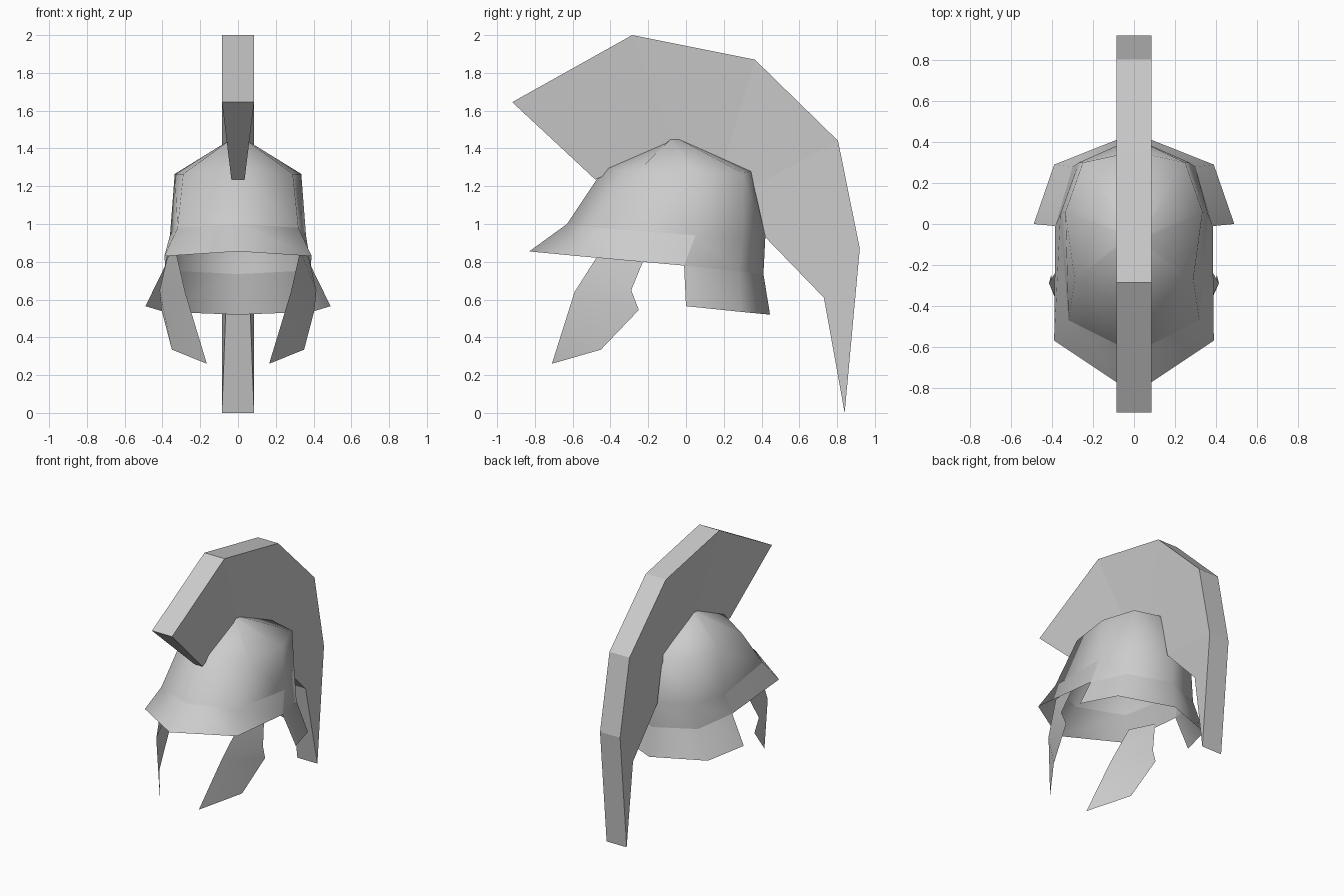
import bpy
import bmesh
from math import radians
from mathutils import Vector

default_cube = bpy.data.objects.get("Cube")
if default_cube:
    bpy.data.objects.remove(default_cube, do_unlink=True)

# Single plain grey finish
grey = bpy.data.materials.new("plain_grey")
grey.use_nodes = True
grey.diffuse_color = (0.6, 0.6, 0.6, 1)
grey.node_tree.nodes["Principled BSDF"].inputs["Base Color"].default_value = grey.diffuse_color


def mirrored(points):
    return [(-x, y, z) for x, y, z in reversed(points)]


def closed_loop(half):
    """Complete a front-to-back half outline into a full ring."""
    return half + mirrored(half)[1:-1]


def finish(bm, name, smooth_angle, solid=False):
    bmesh.ops.remove_doubles(bm, verts=bm.verts[:], dist=0.0001)
    if solid:
        bmesh.ops.recalc_face_normals(bm, faces=bm.faces[:])
    mesh = bpy.data.meshes.new(name)
    bm.to_mesh(mesh)
    bm.free()
    mesh.materials.append(grey)
    obj = bpy.data.objects.new(name, mesh)
    bpy.context.collection.objects.link(obj)
    bpy.ops.object.select_all(action="DESELECT")
    obj.select_set(True)
    bpy.context.view_layer.objects.active = obj
    if smooth_angle:
        bpy.ops.object.shade_smooth_by_angle(angle=radians(smooth_angle))
    return obj


def add_rows(bm, rows, closed):
    """Join neighbouring rows of points with quads and return the vertices."""
    grid = [[bm.verts.new(Vector(p)) for p in row] for row in rows]
    for upper, lower in zip(grid, grid[1:]):
        count = len(upper)
        for i in range(count if closed else count - 1):
            j = (i + 1) % count
            bm.faces.new((upper[i], lower[i], lower[j], upper[j]))
    return grid


# Half outlines of the helmet, each running from the front to the back
crown = [(0, -0.085, 1.45), (0.035, -0.08, 1.45), (0.035, -0.06, 1.45),
         (0.035, -0.04, 1.45), (0, -0.035, 1.45)]
shoulder = [(0, -0.43, 1.3), (0.29, -0.27, 1.265), (0.335, 0.06, 1.265),
            (0.25, 0.3, 1.27), (0, 0.355, 1.28)]
brow = [(0, -0.63, 1), (0.32, -0.47, 0.98), (0.36, 0.05, 0.94),
        (0.27, 0.3, 0.93), (0, 0.42, 0.93)]
rim = [(0, -0.83, 0.855), (0.39, -0.57, 0.83), (0.385, -0.01, 0.78),
       (0.3, 0.28, 0.75), (0, 0.41, 0.735)]
neck = [(0.49, 0, 0.565), (0.39, 0.29, 0.535), (0, 0.445, 0.52)]


def front_part(half):
    return mirrored(half[:3])[:-1] + half[:3]


def rear_part(half):
    return half[-3:] + mirrored(half[-3:])[1:]


# Dome with its lower rear wall
bm = bmesh.new()
grid = add_rows(bm, [closed_loop(h) for h in (crown, shoulder, brow)], True)
bm.faces.new(grid[0])
add_rows(bm, [rear_part(brow), rear_part(rim)], False)
finish(bm, "dome", 75)

# Flared front brim
bm = bmesh.new()
add_rows(bm, [front_part(brow), front_part(rim)], False)
finish(bm, "front_brim", 60)

# Flared neck guard
bm = bmesh.new()
add_rows(bm, [rear_part(rim), rear_part(neck)], False)
finish(bm, "neck_guard", 60)

# Cheek guards: thin bent sheets hanging inside the brim
cheek = [(0.33, -0.45, 0.86), (0.28, -0.59, 0.64), (0.165, -0.71, 0.26),
         (0.35, -0.45, 0.335), (0.405, -0.25, 0.545), (0.415, -0.29, 0.65),
         (0.375, -0.22, 0.82)]
panels = [(0, 1, 5, 6), (1, 3, 4, 5), (1, 2, 3)]
for side, name in ((1, "left_cheek_guard"), (-1, "right_cheek_guard")):
    bm = bmesh.new()
    verts = [bm.verts.new((x * side, y, z)) for x, y, z in cheek]
    for panel in panels:
        bm.faces.new([verts[i] for i in panel[::side]])
    finish(bm, name, 40)

# Crest: wedge section swept from the front tip to the tail
outer = [(-0.92, 1.645), (-0.285, 2), (0.365, 1.87),
         (0.805, 1.44), (0.92, 0.87), (0.84, 0)]
inner = [(-0.48, 1.235), (-0.06, 1.42), (0.2, 1.32),
         (0.36, 1.2), (0.42, 0.93), (0.73, 0.61)]
inner_width = [0.035, 0.035, 0.04, 0.045, 0.05, 0.062]
half_width = 0.085
sections = [[(-half_width, *o), (half_width, *o), (w, *i), (-w, *i)]
            for o, i, w in zip(outer, inner, inner_width)]
bm = bmesh.new()
grid = add_rows(bm, sections, True)
bm.faces.new(grid[0])
bm.faces.new(grid[-1])
finish(bm, "crest", 0, solid=True)
